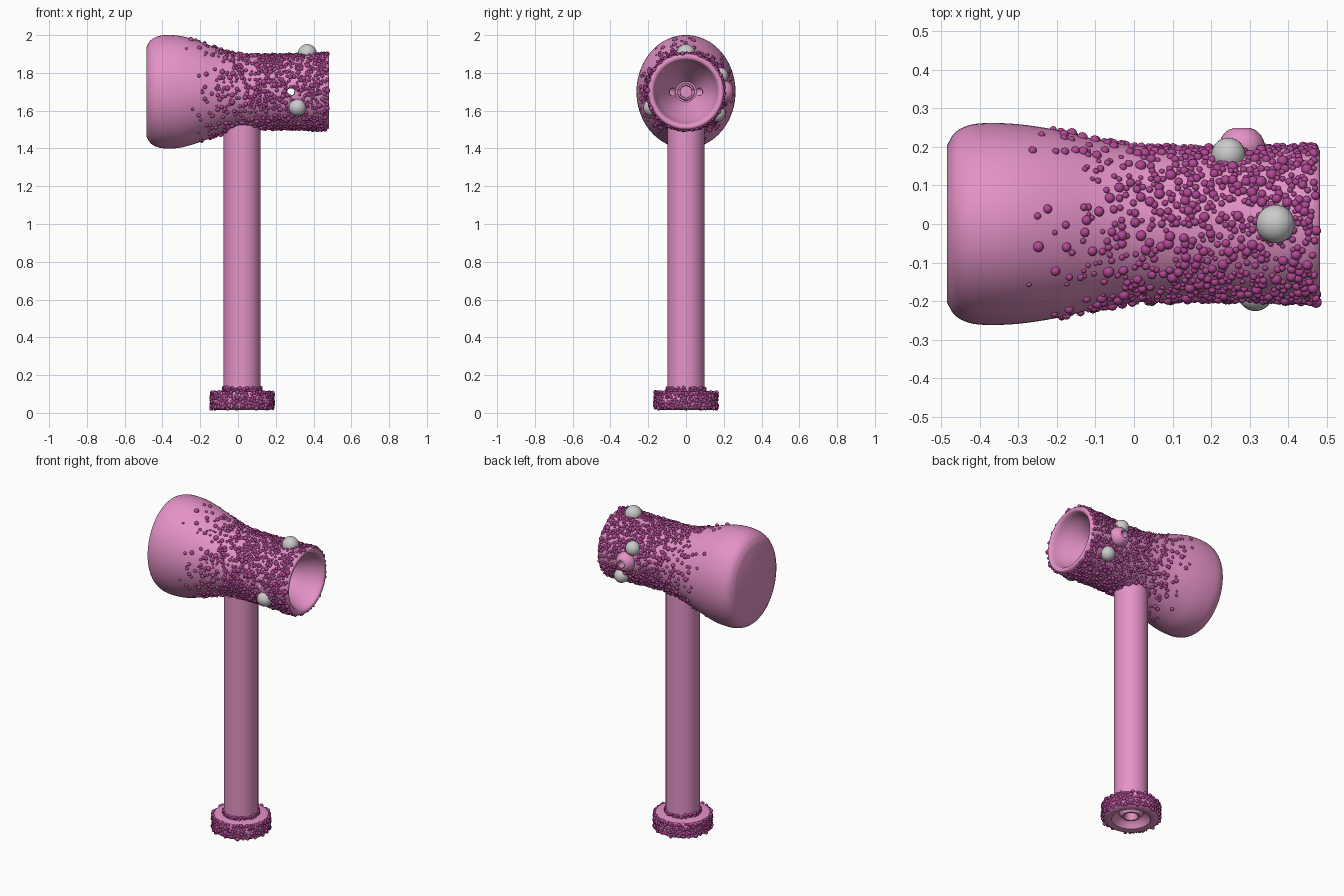
import bpy, bmesh, math, random
from mathutils import Vector, Matrix

if "Cube" in bpy.data.objects:
    bpy.data.objects.remove(bpy.data.objects["Cube"])

random.seed(7)


def material(name, rgb):
    m = bpy.data.materials.new(name)
    m.diffuse_color = (*rgb, 1)
    m.use_nodes = True
    m.node_tree.nodes["Principled BSDF"].inputs["Base Color"].default_value = m.diffuse_color
    return m


PINK = material("pink_glass", (0.78, 0.29, 0.57))
MAGENTA = material("magenta_frit", (0.45, 0.064, 0.30))


def finish(name, mesh, mat=None, angle=40):
    if mat:
        mesh.materials.append(mat)
    for p in mesh.polygons:
        p.use_smooth = True
    mesh.set_sharp_from_angle(angle=math.radians(angle))
    ob = bpy.data.objects.new(name, mesh)
    bpy.context.collection.objects.link(ob)
    return ob


def lathe(name, profile, place, mat, n=64):
    """profile: (height, radius a, radius b); radius 0 closes with a pole."""
    bm = bmesh.new()
    rings = []
    for h, a, b in profile:
        if a == 0:
            rings.append([bm.verts.new(place(0, 0, h))] * n)
        else:
            t = [2 * math.pi * i / n for i in range(n)]
            rings.append([bm.verts.new(place(a * math.cos(u), b * math.sin(u), h)) for u in t])
    for lo, hi in zip(rings, rings[1:]):
        for i in range(n):
            j = (i + 1) % n
            quad = list(dict.fromkeys([lo[i], lo[j], hi[j], hi[i]]))
            if len(quad) > 2:
                bm.faces.new(quad)
    bmesh.ops.recalc_face_normals(bm, faces=bm.faces[:])
    mesh = bpy.data.meshes.new(name)
    bm.to_mesh(mesh)
    bm.free()
    return finish(name, mesh, mat)


def smooth_curve(pts, steps=4):
    """Catmull-Rom through the points."""
    v = [Vector(p) for p in pts]
    v = [2 * v[0] - v[1]] + v + [2 * v[-1] - v[-2]]
    out = []
    for a, b, c, d in zip(v, v[1:], v[2:], v[3:]):
        for k in range(steps):
            t = k / steps
            out.append(0.5 * (2 * b + (c - a) * t + (2 * a - 5 * b + 4 * c - d) * t * t
                              + (3 * b - a - 3 * c + d) * t ** 3))
    return out + [v[-2]]


# Head: oval closed end, waisted body, rolled rim and funnel bowl
outer = smooth_curve([(-.485, .205, .235), (-.465, .237, .27), (-.43, .256, .292), (-.38, .262, .3),
                      (-.3, .259, .295), (-.2, .244, .266), (-.1, .22, .228), (0, .204, .201),
                      (.12, .197, .195), (.3, .198, .197), (.465, .203, .203)])
inner = smooth_curve([(h, r, r) for h, r in [(.465, .203), (.48, .195), (.482, .183), (.472, .17),
                      (.42, .152), (.35, .115), (.28, .073), (.25, .055)]])
bore = [(h, r, r) for h, r in [(.25, .046), (.262, .042), (.262, .034), (.25, .03), (.1, .03), (.1, 0)]]
profile = [(-.485, 0, 0)] + [tuple(p) for p in outer[:-1] + inner] + bore
head = lathe("hammer_head", profile, lambda a, b, h: (h, a, 1.7 + b), PINK, 96)

# Side air hole cut straight through the bowl
hole = lathe("hole_cutter", [(-.3, 0, 0), (-.3, .021, .021), (.3, .021, .021), (.3, 0, 0)],
             lambda a, b, h: (.28 + a, h, 1.7 + b), None, 24)
mod = head.modifiers.new("air_hole", 'BOOLEAN')
mod.operation = 'DIFFERENCE'
mod.solver = 'EXACT'
mod.object = hole
bpy.context.view_layer.objects.active = head
bpy.ops.object.modifier_apply(modifier=mod.name)
bpy.data.objects.remove(hole)

# Raised collar round the hole at the back
collar = smooth_curve([(h, r, r) for h, r in [(.17, .052), (.2, .06), (.225, .053), (.242, .038),
                                              (.246, .028), (.238, .02), (.12, .02)]])
lathe("hole_collar", collar, lambda a, b, h: (.28 + a, h, 1.7 + b), PINK, 32)

# Handle tube and foot disc with a recessed underside
CX = .022


def upright(a, b, h):
    return (CX + a, b, h)


lathe("handle", [(h, r, r) for h, r in [(.08, .034), (.08, .098), (1.57, .098), (1.57, .034)]],
      upright, PINK)
foot = [(.6, 0), (.6, .035), (.045, .035), (.035, .042), (.035, .052), (.045, .06), (.06, .07),
        (.055, .085), (.035, .1), (.018, .112), (.014, .13), (.016, .15), (.026, .163), (.06, .166),
        (.1, .165), (.112, .157), (.116, .14), (.116, .09)]
lathe("foot", [(h, r, r) for h, r in foot], upright, PINK)

# Grey balls set into the bowl wall
for i, (x, y, z, r) in enumerate([(.367, 0, 1.902, .05), (.315, -.18, 1.617, .046),
                                  (.245, .18, 1.785, .044), (.335, .165, 1.585, .044)]):
    place = Matrix.Translation((x, y, z))
    mesh = bpy.data.meshes.new("ball")
    bm = bmesh.new()
    bmesh.ops.create_uvsphere(bm, u_segments=32, v_segments=16, radius=r, matrix=place)
    bm.to_mesh(mesh)
    bm.free()
    finish(f"grey_ball_{i + 1}", mesh)

# One small sphere, copied for every bead
bm = bmesh.new()
bmesh.ops.create_icosphere(bm, subdivisions=2, radius=1)
BALL = [v.co.copy() for v in bm.verts]
BALL_FACES = [[v.index for v in f.verts] for f in bm.faces]
bm.free()


def beads(name, spots):
    verts, faces = [], []
    for c, r in spots:
        k = len(verts)
        verts += [tuple(c + v * r) for v in BALL]
        faces += [[k + i for i in f] for f in BALL_FACES]
    mesh = bpy.data.meshes.new(name)
    mesh.from_pydata(verts, [], faces)
    finish(name, mesh, MAGENTA, 180)


def scatter(count, sample, gap=.6):
    """Keep random spots that do not crowd each other too much."""
    spots = []
    for _ in range(count):
        s = sample()
        if s and all((s[0] - c).length > gap * (s[1] + r) for c, r in spots):
            spots.append(s)
    return spots


def head_spot():
    x = random.uniform(-.29, .474)
    if random.random() > min(1, ((x + .3) / .42)) ** 1.8:
        return None
    i = next(i for i in range(len(outer) - 1) if outer[i + 1].x >= x or i == len(outer) - 2)
    p, q = outer[i], outer[i + 1]
    s = p.lerp(q, min(1, (x - p.x) / (q.x - p.x)))
    t = random.uniform(0, 2 * math.pi)
    c = Vector((x, s.y * math.cos(t), 1.7 + s.z * math.sin(t)))
    near = math.hypot(x - .28, c.z - 1.7)
    if near < (.06 if c.y > 0 else .022):
        return None
    return c, min(random.uniform(.006, .0155), random.uniform(.008, .017), .484 - x + .004)


def ring_spot(radius, z0, z1, small, big):
    t = random.uniform(0, 2 * math.pi)
    r = random.uniform(small, big)
    return Vector((CX + radius * math.cos(t), radius * math.sin(t), random.uniform(z0, z1))), r


# Frit beads: fading along the head, round the foot and at the handle joint
beads("head_beads", scatter(4300, head_spot))
beads("foot_beads", scatter(1100, lambda: ring_spot(.163, .022, .11, .006, .013)))
beads("joint_beads", scatter(300, lambda: ring_spot(.1, .116, .134, .006, .012)))
